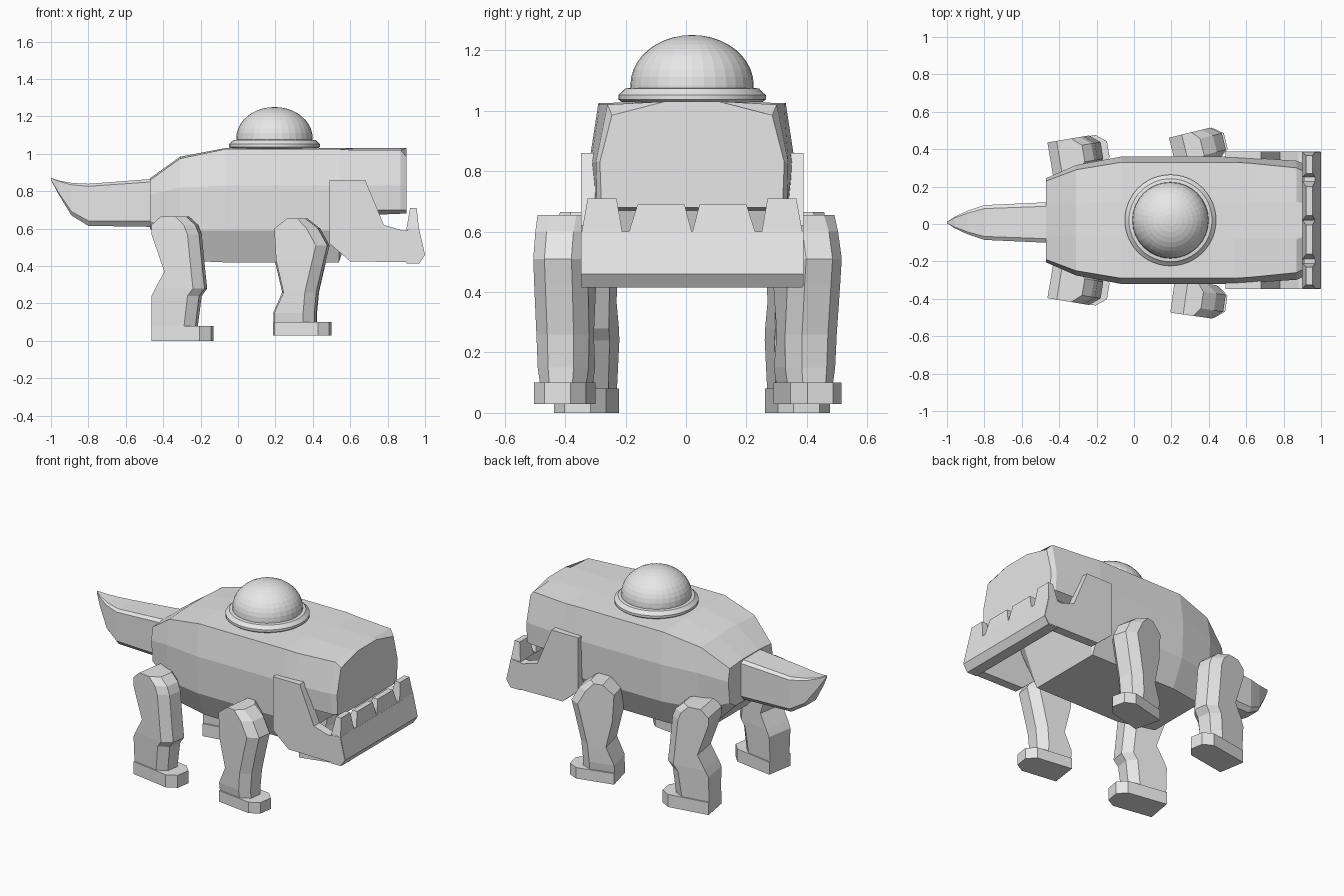
import bpy, bmesh, math
from mathutils import Matrix

if "Cube" in bpy.data.objects:
    bpy.data.objects.remove(bpy.data.objects["Cube"], do_unlink=True)

MID = 0.02  # y of the body's mirror plane
SIDES = ((-1, "right"), (1, "left"))

grey = bpy.data.materials.new("light_grey")
grey.use_nodes = True
grey.diffuse_color = (0.8, 0.8, 0.8, 1)
grey.node_tree.nodes["Principled BSDF"].inputs["Base Color"].default_value = (0.8, 0.8, 0.8, 1)


def finish(bm, name):
    bmesh.ops.recalc_face_normals(bm, faces=bm.faces)
    mesh = bpy.data.meshes.new(name)
    bm.to_mesh(mesh)
    bm.free()
    mesh.materials.append(grey)
    obj = bpy.data.objects.new(name, mesh)
    bpy.context.collection.objects.link(obj)
    return obj


def loft(bm, rings):
    """Skin a list of equal-length rings and cap both ends."""
    loops = [[bm.verts.new(p) for p in ring] for ring in rings]
    n = len(loops[0])
    for a, b in zip(loops, loops[1:]):
        for i in range(n):
            j = (i + 1) % n
            bm.faces.new((a[i], a[j], b[j], b[i]))
    bm.faces.new(loops[0])
    bm.faces.new(loops[-1])


def mirrored_ring(x, half, centre):
    """Ring at x from (half width, z) points, listed bottom to top."""
    right = [(x, centre - w, z) for w, z in half]
    left = [(x, centre + w, z) for w, z in reversed(half)]
    return right + left


# Body: faceted barrel with a lifted upper jaw at the front
belly = [(0.25, 0.42), (0.33, 0.59), (0.34, 0.83), (0.31, 1.025), (0.10, 1.03)]
stations = [
    (-0.47, [(0.15, 0.60), (0.21, 0.64), (0.225, 0.78), (0.21, 0.86), (0.08, 0.87)]),
    (-0.31, [(0.20, 0.43), (0.285, 0.59), (0.295, 0.82), (0.27, 0.975), (0.09, 0.985)]),
    (-0.07, belly), (0.2, belly), (0.54, belly),
    (0.62, [(0.27, 0.67), (0.325, 0.70), (0.335, 0.83), (0.305, 1.02), (0.10, 1.03)]),
    (0.87, [(0.27, 0.68), (0.315, 0.70), (0.318, 0.83), (0.28, 1.02), (0.10, 1.03)]),
    (0.9, [(0.27, 0.68), (0.30, 0.70), (0.305, 0.83), (0.265, 0.985), (0.09, 1.03)]),
]
bm = bmesh.new()
loft(bm, [mirrored_ring(x, half, MID) for x, half in stations])
finish(bm, "body")

# Tail: taper that curls up to a point (x, bottom, top, half width)
bm = bmesh.new()
rings = []
for x, low, high, w in [(-0.40, 0.61, 0.87, 0.108), (-0.47, 0.61, 0.865, 0.108),
                        (-0.80, 0.615, 0.84, 0.093), (-0.89, 0.67, 0.845, 0.063),
                        (-0.96, 0.785, 0.858, 0.03), (-1.0, 0.86, 0.872, 0.004)]:
    h = high - low
    rings.append(mirrored_ring(x, [(w * 0.75, low), (w, low + h * 0.12),
                                   (w, high - h * 0.06), (w * 0.8, high)], 0.008))
loft(bm, rings)
finish(bm, "tail")


# Legs: stacked sections with square backs and chamfered fronts
def leg_ring(z, back, front, w):
    c = min(0.055, (front - back) * 0.4)
    return [(back, -w, z), (front - c, -w, z), (front, -w * 0.5, z),
            (front, w * 0.5, z), (front - c, w, z), (back, w, z)]


def make_leg(name, sections, foot, centre, angle):
    bm = bmesh.new()
    loft(bm, [leg_ring(*s) for s in sections])
    back, front, low, high = foot
    loft(bm, [leg_ring(z, back, front, 0.087) for z in (low, high)])
    obj = finish(bm, name)
    obj.matrix_world = Matrix.Translation(centre) @ Matrix.Rotation(math.radians(angle), 4, "Z")


# Each section is (z, back, front, half width), measured from the leg's pivot
rear = [(0.08, -0.15, 0.08, 0.08), (0.24, -0.15, 0.10, 0.088), (0.28, -0.13, 0.13, 0.09),
        (0.37, -0.08, 0.12, 0.09), (0.57, -0.15, 0.10, 0.09), (0.62, -0.15, 0.08, 0.09),
        (0.665, -0.10, 0.03, 0.09)]
front = [(0.10, -0.13, 0.08, 0.078), (0.15, -0.13, 0.08, 0.085), (0.26, -0.08, 0.09, 0.088),
         (0.43, -0.12, 0.13, 0.09), (0.51, -0.125, 0.15, 0.09), (0.60, -0.13, 0.10, 0.09),
         (0.655, -0.06, 0.03, 0.09)]
for (side, label), front_y, front_angle in zip(SIDES, (-0.403, 0.405), (-8, 14)):
    make_leg("rear_leg_" + label, rear, (-0.15, 0.165, 0.0, 0.08),
             (-0.30, MID + side * 0.352, 0), side * 9.5)
    make_leg("front_leg_" + label, front, (-0.13, 0.16, 0.03, 0.10),
             (0.335, front_y, 0), front_angle)

# Lower jaw: two cheek plates
cheek = [(0.49, 0.86), (0.68, 0.86), (0.78, 0.62), (0.88, 0.59), (0.965, 0.60),
         (0.997, 0.46), (0.97, 0.42), (0.60, 0.425), (0.49, 0.52)]
for side, label in SIDES:
    bm = bmesh.new()
    loft(bm, [[(x, MID + side * y, z) for x, z in cheek] for y in (0.31, 0.368)])
    finish(bm, "jaw_cheek_" + label)

# Lower jaw: front bar joining the cheeks
bar = [(0.90, 0.415), (0.97, 0.415), (1.0, 0.46), (0.968, 0.60), (0.91, 0.60)]
bm = bmesh.new()
loft(bm, [[(x, MID + y, z) for x, z in bar] for y in (-0.366, 0.366)])
finish(bm, "jaw_front")

# Teeth: tapered blocks along the front bar
for side, label in SIDES:
    for kind, base, tip, height in (("inner", (0.0, 0.21), (0.025, 0.18), 0.69),
                                    ("outer", (0.23, 0.366), (0.25, 0.345), 0.71)):
        bm = bmesh.new()
        rings = []
        for (y0, y1), x0, x1, z in ((base, 0.90, 0.968, 0.595), (tip, 0.92, 0.955, height)):
            rings.append([(x0, MID + side * y0, z), (x1, MID + side * y0, z),
                          (x1, MID + side * y1, z), (x0, MID + side * y1, z)])
        loft(bm, rings)
        finish(bm, f"tooth_{kind}_{label}")

# Dome: slightly squashed half sphere on a short straight wall
bm = bmesh.new()
bmesh.ops.create_uvsphere(bm, u_segments=32, v_segments=20, radius=0.204)
bmesh.ops.bisect_plane(bm, geom=bm.verts[:] + bm.edges[:] + bm.faces[:], plane_co=(0, 0, -0.001),
                       plane_no=(0, 0, -1), clear_outer=True)
rim = [e for e in bm.edges if e.is_boundary]
wall = bmesh.ops.extrude_edge_only(bm, edges=rim)["geom"]
bmesh.ops.translate(bm, verts=[v for v in wall if isinstance(v, bmesh.types.BMVert)],
                    vec=(0, 0, -0.05))
bmesh.ops.transform(bm, verts=bm.verts,
                    matrix=Matrix.Translation((0.195, MID, 1.085)) @ Matrix.Diagonal((1, 1, 0.81, 1)))
finish(bm, "dome")

# Collar around the dome: a lathed, stepped ring (radius, z)
profile = [(0.20, 1.028), (0.232, 1.028), (0.244, 1.037), (0.244, 1.052),
           (0.232, 1.062), (0.222, 1.073), (0.20, 1.076)]
bm = bmesh.new()
points = [bm.verts.new((r, 0, z)) for r, z in profile]
edges = [bm.edges.new(pair) for pair in zip(points, points[1:])]
bmesh.ops.spin(bm, geom=points + edges, cent=(0, 0, 0), axis=(0, 0, 1),
               angle=math.tau, steps=48, use_merge=True)
bmesh.ops.translate(bm, verts=bm.verts, vec=(0.195, MID, 0))
collar = finish(bm, "dome_collar")
bpy.context.view_layer.objects.active = collar
collar.select_set(True)
bpy.ops.object.shade_smooth_by_angle(angle=math.radians(30))
